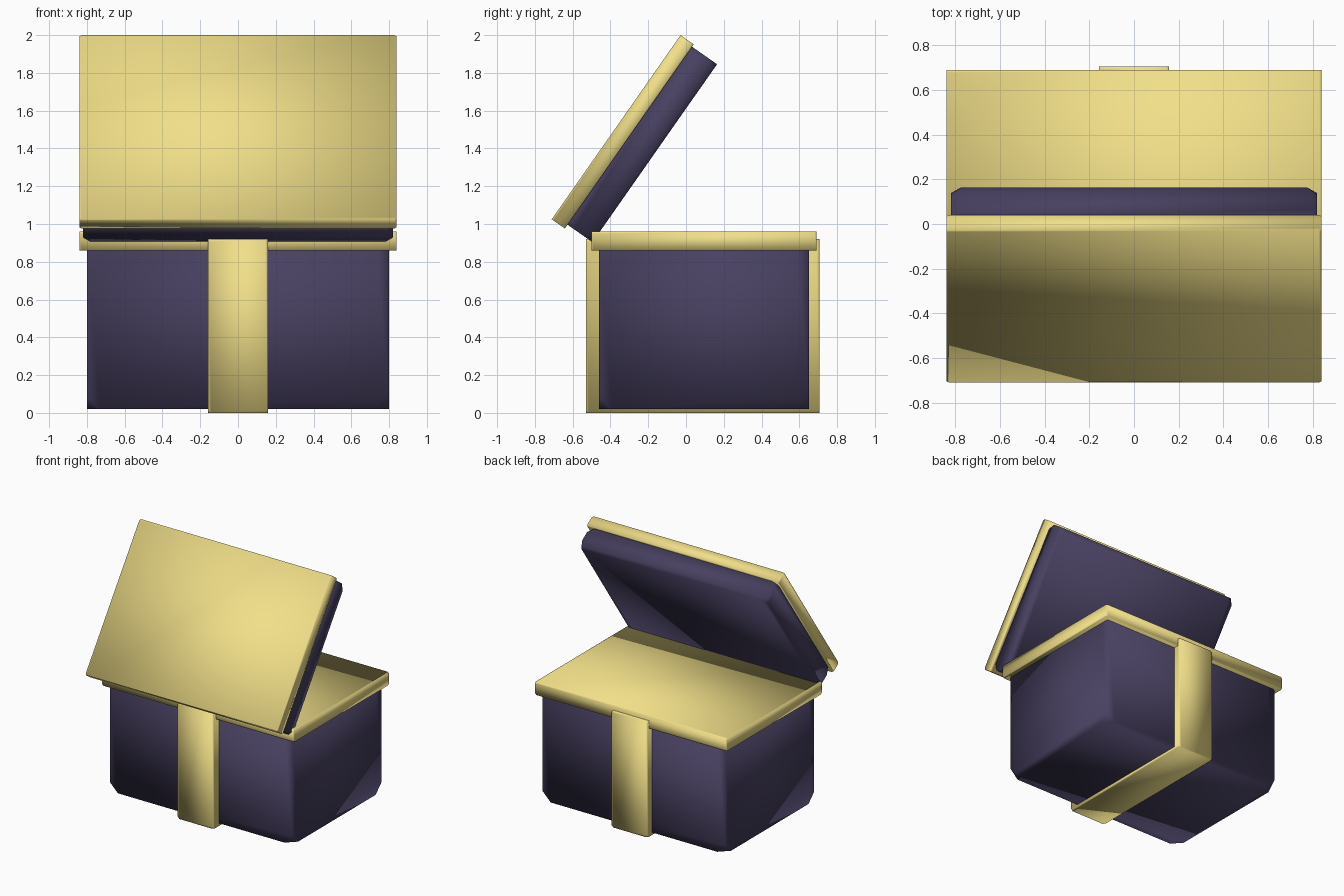
import bpy
import math

if "Cube" in bpy.data.objects:
    bpy.data.objects.remove(bpy.data.objects["Cube"])


def material(name, rgb):
    mat = bpy.data.materials.new(name)
    mat.diffuse_color = (*rgb, 1.0)
    mat.use_nodes = True
    mat.node_tree.nodes["Principled BSDF"].inputs["Base Color"].default_value = mat.diffuse_color
    return mat


GOLD = material("gold", (0.88, 0.74, 0.25))
PURPLE = material("dark_purple", (0.065, 0.052, 0.12))


def block(name, size, centre, mat, corner, tilt=0.0):
    """Smooth-shaded box whose corners are cut off by a vertex bevel."""
    bpy.ops.mesh.primitive_cube_add(size=1, location=centre)
    obj = bpy.context.object
    obj.name = name
    obj.scale = size
    bpy.ops.object.transform_apply(location=False, rotation=False, scale=True)
    obj.rotation_euler.x = tilt
    if corner:
        bevel = obj.modifiers.new("cut_corners", 'BEVEL')
        bevel.affect = 'VERTICES'
        bevel.width = corner
        bevel.segments = 1
        bevel.limit_method = 'NONE'
    bpy.ops.object.shade_smooth()
    obj.data.materials.append(mat)
    return obj


# Chest body, its rim plate and the strap wrapped around it
block("chest_body", (1.60, 1.11, 0.90), (0, 0.095, 0.47), PURPLE, 0.07)
block("chest_rim", (1.68, 1.19, 0.10), (0, 0.095, 0.91), GOLD, 0.012)
block("strap", (0.315, 1.235, 0.92), (0, 0.088, 0.46), GOLD, 0.015)

# Open lid: purple inner block with a gold outer plate
OPEN = math.radians(55)
block("lid_inner", (1.64, 1.15, 0.165), (0, -0.233, 1.422), PURPLE, 0.045, OPEN)
block("lid_plate", (1.68, 1.19, 0.085), (0, -0.335, 1.488), GOLD, 0.012, OPEN)
